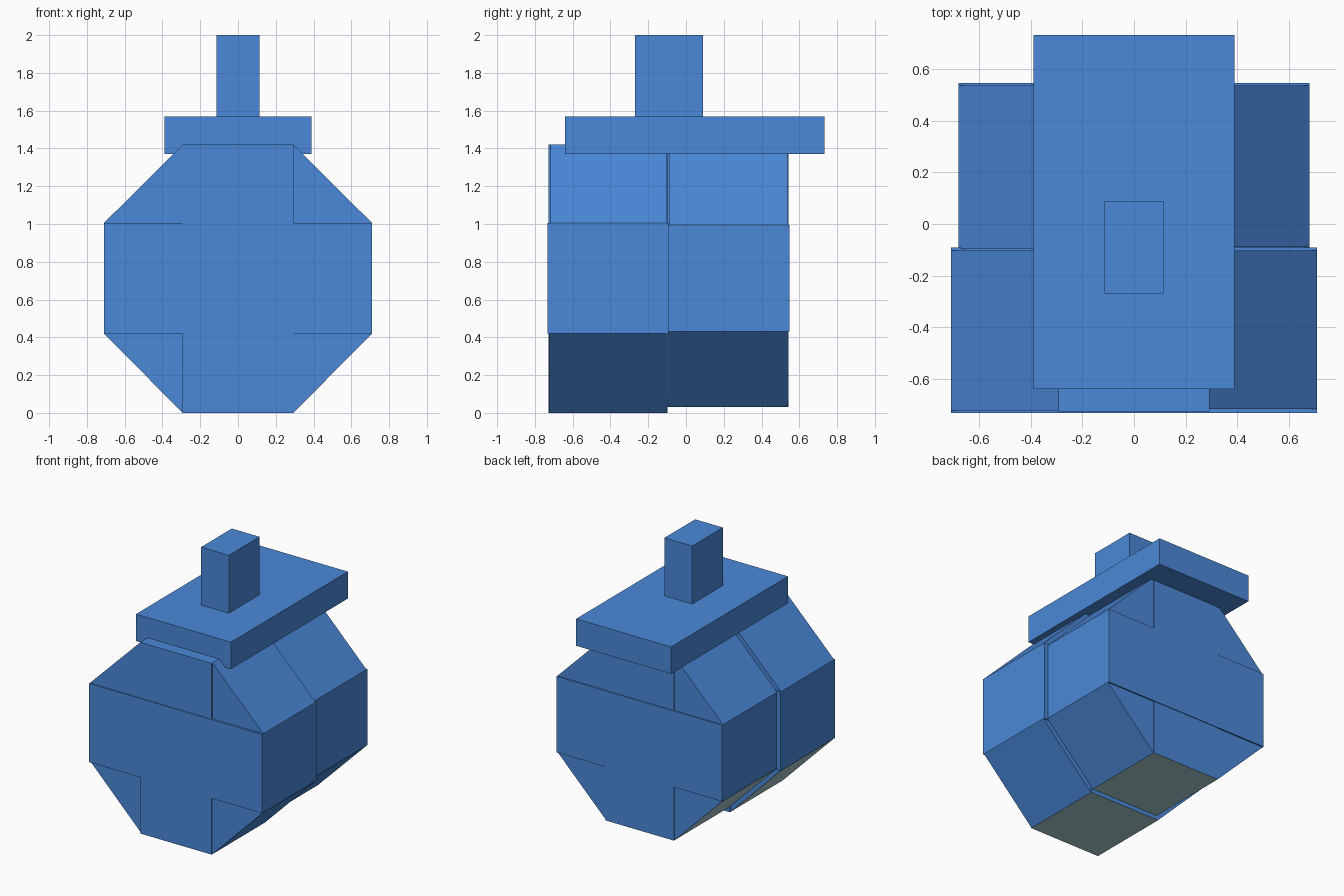
import bpy, bmesh

cube = bpy.data.objects.get("Cube")
if cube:
    bpy.data.objects.remove(cube, do_unlink=True)


def make_material(name, colour):
    mat = bpy.data.materials.new(name)
    mat.use_nodes = True
    mat.diffuse_color = colour
    mat.node_tree.nodes["Principled BSDF"].inputs["Base Color"].default_value = colour
    return mat


BLUE = make_material("blue", (0.069, 0.25, 0.69, 1))
PALE = make_material("pale_grey", (0.41, 0.63, 0.67, 1))


def prism(name, profile, y0, y1, pale_underside=False):
    """Extrude an (x, z) profile from y0 to y1."""
    bm = bmesh.new()
    face = bm.faces.new([bm.verts.new((x, y0, z)) for x, z in profile])
    new = bmesh.ops.extrude_face_region(bm, geom=[face])["geom"]
    verts = [v for v in new if isinstance(v, bmesh.types.BMVert)]
    bmesh.ops.translate(bm, verts=verts, vec=(0, y1 - y0, 0))
    bmesh.ops.recalc_face_normals(bm, faces=bm.faces)
    # Downward faces in the middle and on the -x side are pale
    for f in bm.faces:
        if pale_underside and f.normal.z < -0.5 and f.normal.x < 0.1:
            f.material_index = 1
    mesh = bpy.data.meshes.new(name)
    bm.to_mesh(mesh)
    bm.free()
    mesh.materials.append(BLUE)
    mesh.materials.append(PALE)
    obj = bpy.data.objects.new(name, mesh)
    bpy.context.collection.objects.link(obj)


def box(name, half, z0, z1, y0, y1, pale=False):
    prism(name, [(-half, z0), (half, z0), (half, z1), (-half, z1)], y0, y1, pale)


def octagon_block(name, half, flat, levels, y0, y1):
    """Wide middle, narrow column and four corner wedges."""
    bottom, low, high, top = levels
    box(name + "_middle", half, low, high, y0, y1)
    box(name + "_column", flat, bottom, top, y0 + 0.005, y1 - 0.005, True)
    for side, sx in (("left", 1), ("right", -1)):
        for part, inner, outer in (("lower", low, bottom), ("upper", high, top)):
            # Opposite corners are set in slightly deeper
            inset = 0.015 if (sx > 0) == (part == "upper") else 0.008
            prism(f"{name}_{part}_{side}_wedge",
                  [(sx * flat, inner), (sx * half, inner), (sx * flat, outer)],
                  y0 + inset, y1 - 0.01, True)


# Body: two octagonal blocks, the rear one a little smaller
octagon_block("front_block", 0.71, 0.293, (0, 0.42, 1.005, 1.42), -0.732, -0.092)
octagon_block("rear_block", 0.68, 0.28, (0.03, 0.43, 0.995, 1.395), -0.105, 0.547)

# Top plate and post
box("top_plate", 0.39, 1.37, 1.57, -0.64, 0.732)
box("top_post", 0.114, 1.57, 2.0, -0.27, 0.09)
